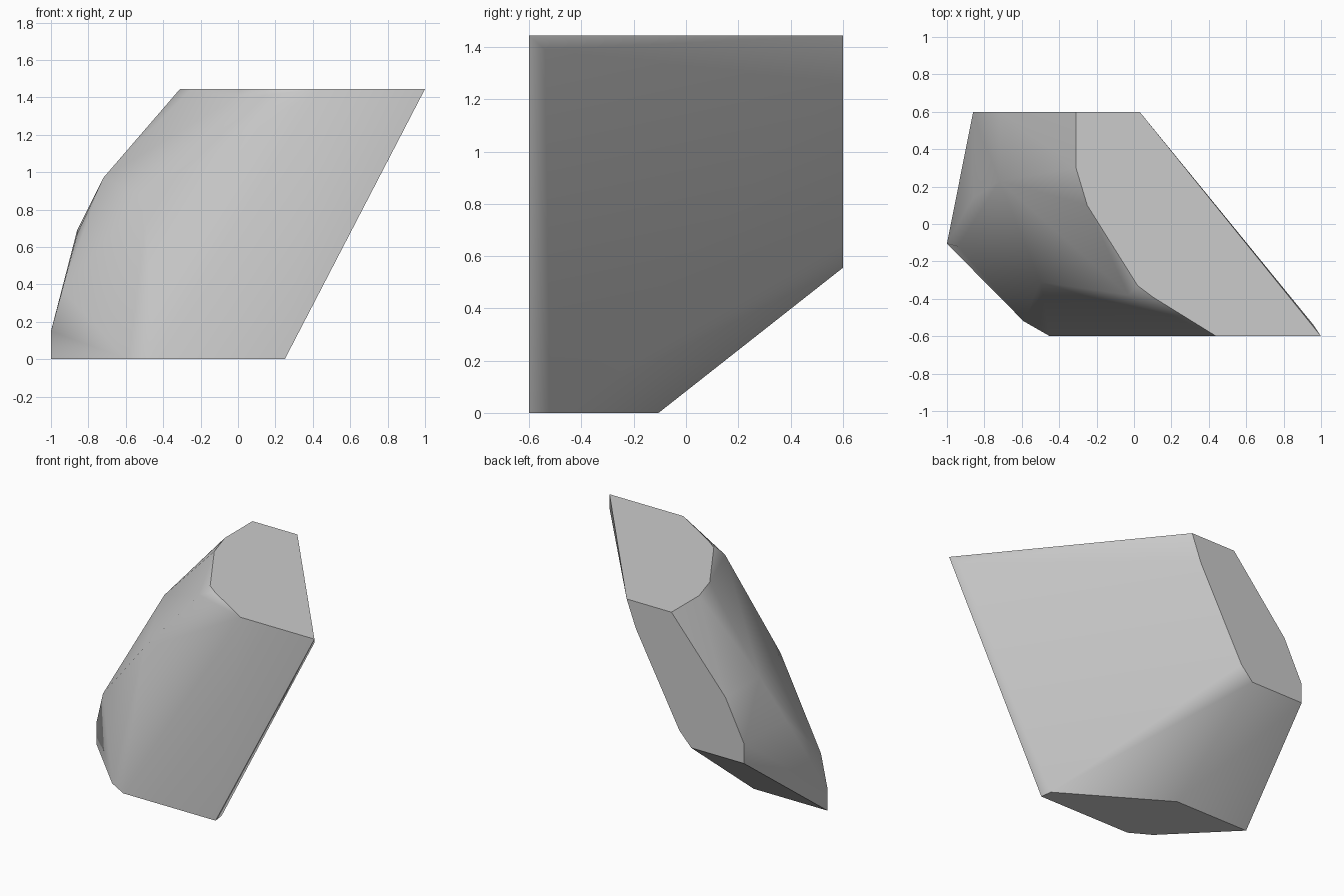
import bpy
import bmesh
import math

cube = bpy.data.objects.get("Cube")
if cube:
    bpy.data.objects.remove(cube, do_unlink=True)

TOP, FRONT, BACK = 1.445, -0.6, 0.6

# One plain stone colour
stone = bpy.data.materials.new("stone_grey")
stone.use_nodes = True
stone.diffuse_color = (0.6, 0.6, 0.6, 1)
stone.node_tree.nodes["Principled BSDF"].inputs["Base Color"].default_value = (0.6, 0.6, 0.6, 1)

# Outlines of the flat cut ends
top = [(-.31, BACK), (-.31, .3), (-.25, .1), (.02, -.33), (.1, -.39),
       (.44, FRONT), (1, FRONT), (.03, BACK)]
base = [(-1, -.105), (-.59, -.52), (-.45, FRONT), (.25, FRONT),
        (.24, -.52), (-.44, -.105)]
back = [(-.72, .97), (-.86, .69), (-.86, .555), (-.46, .555),
        (-.37, .65), (-.04, 1.26)]
# Worn corners between the cuts
corners = [(-1, -.105, .15), (-.94, -.12, .37), (-.86, .14, .67),
           (-.72, .23, .97), (-.5, -.31, .87), (-.03, -.38, 1.39),
           (.96, -.54, 1.39)]

points = [(x, y, TOP) for x, y in top] + [(x, y, 0) for x, y in base]
points += [(x, BACK, z) for x, z in back] + corners

# Wrap the outlines into one solid boulder
bm = bmesh.new()
for p in points:
    bm.verts.new(p)
hull = bmesh.ops.convex_hull(bm, input=bm.verts[:])
loose = [v for v in bm.verts if not v.link_faces]
bmesh.ops.delete(bm, geom=loose, context='VERTS')
bmesh.ops.dissolve_limit(bm, angle_limit=math.radians(0.5),
                         verts=bm.verts[:], edges=bm.edges[:])
bmesh.ops.recalc_face_normals(bm, faces=bm.faces[:])


def is_cut(face):
    return abs(face.normal.z) > .999 or face.normal.y > .999


# Smooth worn sides, crisp rims round the flat cuts
for f in bm.faces:
    f.smooth = True
for e in bm.edges:
    if any(is_cut(f) for f in e.link_faces) or e.calc_face_angle(0) > math.radians(50):
        e.smooth = False

mesh = bpy.data.meshes.new("boulder")
bm.to_mesh(mesh)
bm.free()
mesh.materials.append(stone)
boulder = bpy.data.objects.new("boulder", mesh)
bpy.context.collection.objects.link(boulder)

# Keep the broad faces flat in shading
weighted = boulder.modifiers.new("weighted_normals", 'WEIGHTED_NORMAL')
weighted.keep_sharp = True
